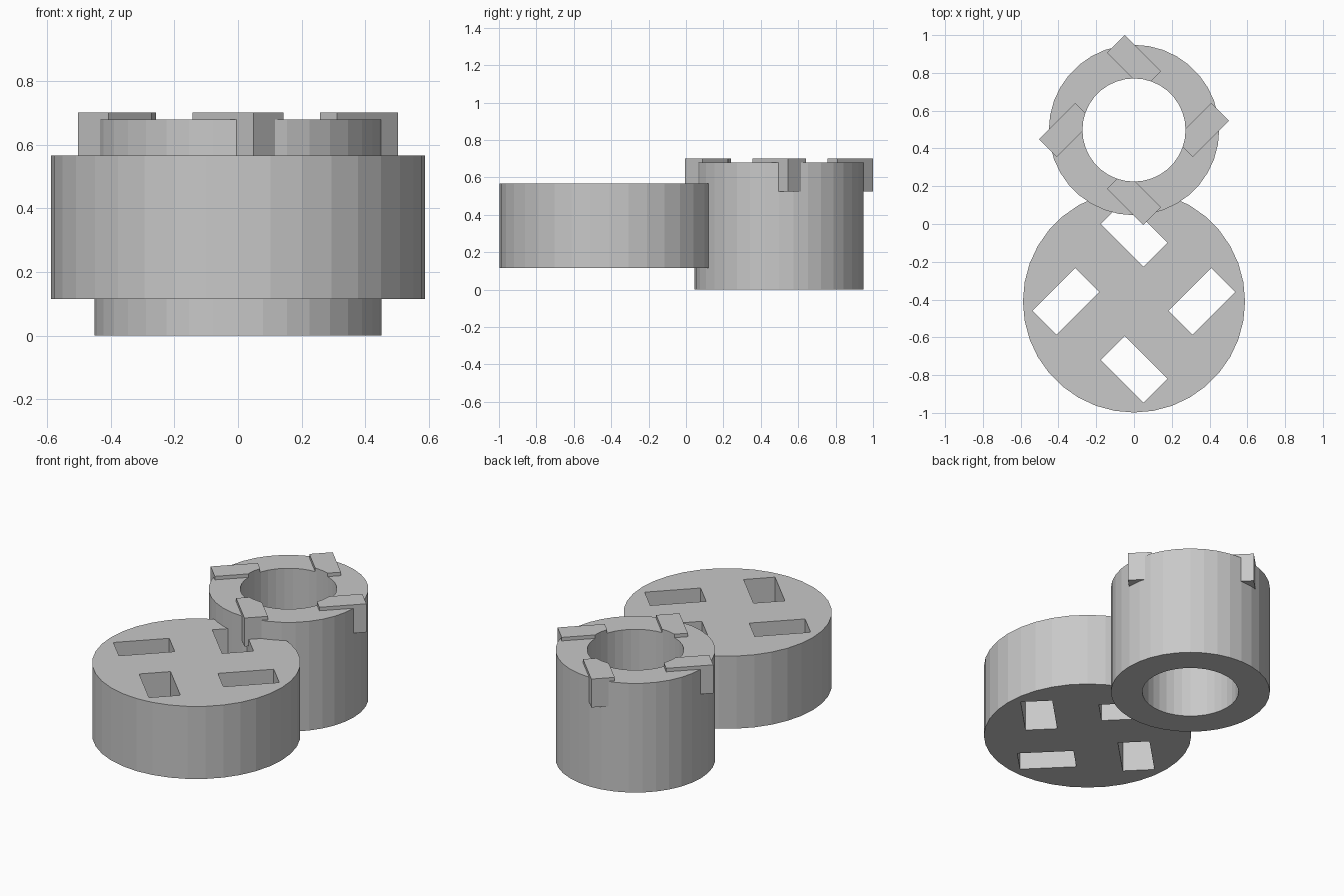
import bpy, bmesh, math
from mathutils import Matrix, Vector

cube = bpy.data.objects.get("Cube")
if cube:
    bpy.data.objects.remove(cube, do_unlink=True)

grey = bpy.data.materials.new("plain grey")
grey.diffuse_color = (0.58, 0.58, 0.58, 1)
grey.use_nodes = True
grey.node_tree.nodes["Principled BSDF"].inputs["Base Color"].default_value = (0.58, 0.58, 0.58, 1)

SIDES = 36
RING = Vector((0, 0.4975, 0))    # axis of the tube
DISC = Vector((0, -0.41, 0))     # axis of the slotted disc
PITCH = 0.36                     # distance of tabs and slots from their axis


def make_object(name, bm):
    mesh = bpy.data.meshes.new(name)
    bm.to_mesh(mesh)
    bm.free()
    mesh.materials.append(grey)
    obj = bpy.data.objects.new(name, mesh)
    bpy.context.collection.objects.link(obj)
    return obj


def cylinder(name, centre, radius, z0, z1):
    bm = bmesh.new()
    bmesh.ops.create_cone(
        bm, cap_ends=True, segments=SIDES, radius1=radius, radius2=radius,
        depth=z1 - z0,
        matrix=Matrix.Translation(centre + Vector((0, 0, (z0 + z1) / 2))))
    return make_object(name, bm)


def four_blocks(name, centre, length, width, z0, z1):
    """Four slanted blocks spaced evenly round a vertical axis."""
    bm = bmesh.new()
    for i in range(4):
        place = (Matrix.Translation(centre + Vector((0, 0, (z0 + z1) / 2)))
                 @ Matrix.Rotation(i * math.pi / 2, 4, 'Z')
                 @ Matrix.Translation((PITCH, 0, 0))
                 @ Matrix.Rotation(math.pi / 4, 4, 'Z')
                 @ Matrix.Diagonal((length, width, z1 - z0, 1)))
        bmesh.ops.create_cube(bm, size=1, matrix=place)
    return make_object(name, bm)


def cut(target, cutter):
    """Subtract the cutter and bake the result into the mesh."""
    mod = target.modifiers.new("cut", 'BOOLEAN')
    mod.operation = 'DIFFERENCE'
    mod.solver = 'EXACT'
    mod.object = cutter
    bpy.context.view_layer.update()
    graph = bpy.context.evaluated_depsgraph_get()
    mesh = bpy.data.meshes.new_from_object(target.evaluated_get(graph))
    target.modifiers.clear()
    target.data = mesh


# Disc with four through slots
slotted_disc = cylinder("slotted_disc", DISC, 0.588, 0.115, 0.567)
slot_cutter = four_blocks("slot_cutter", DISC, 0.32, 0.18, 0, 0.7)
cut(slotted_disc, slot_cutter)

# Tube with four locking tabs, all trimmed by the same bore
tube = cylinder("tube", RING, 0.451, 0, 0.68)
locking_tabs = four_blocks("locking_tabs", RING, 0.27, 0.134, 0.525, 0.702)
bore_cutter = cylinder("bore_cutter", RING, 0.273, -0.1, 0.9)
cut(tube, bore_cutter)
cut(locking_tabs, bore_cutter)

for helper in (slot_cutter, bore_cutter):
    bpy.data.objects.remove(helper, do_unlink=True)
